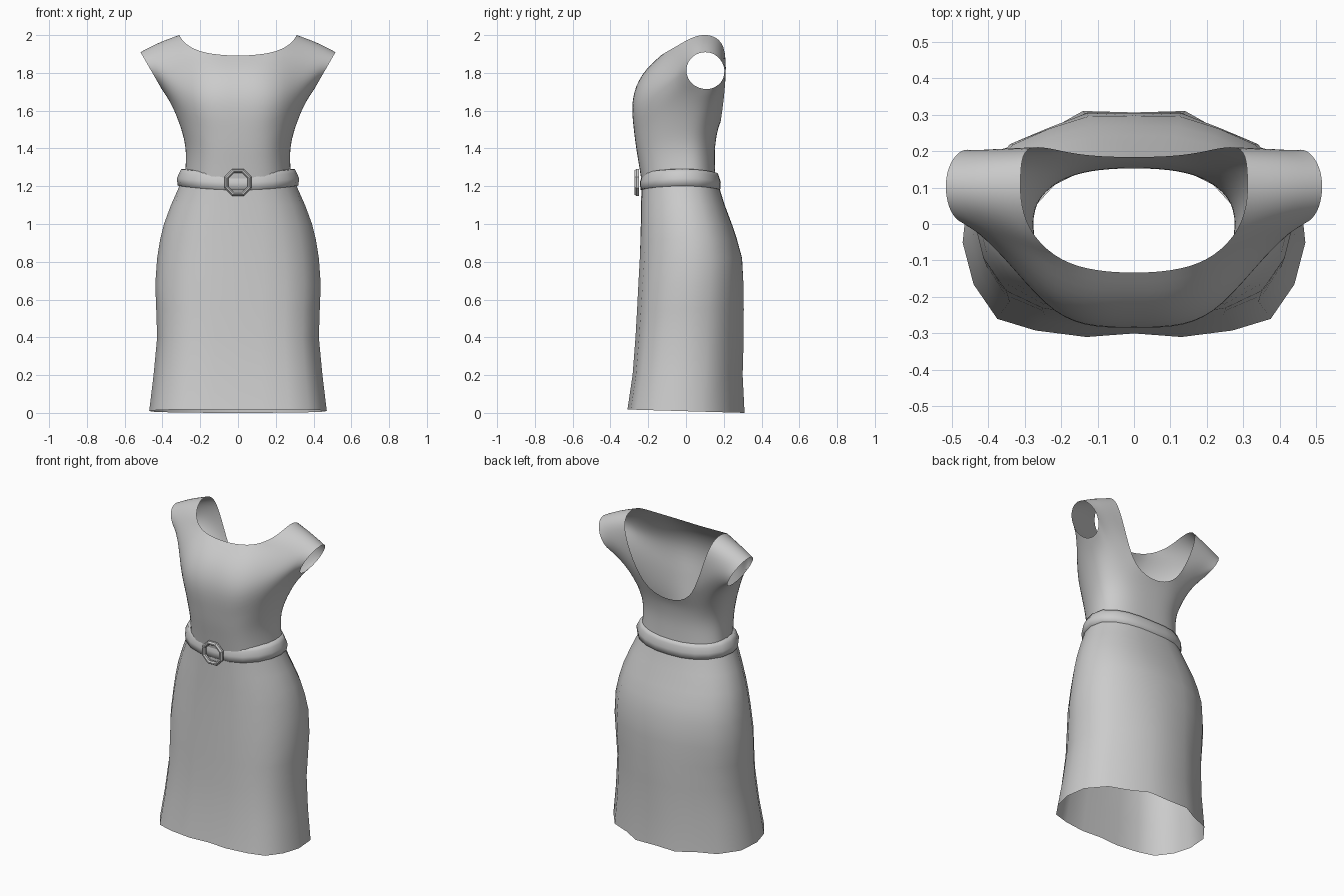
import bpy, bmesh, math
from mathutils import Vector

if "Cube" in bpy.data.objects:
    bpy.data.objects.remove(bpy.data.objects["Cube"])

fabric = bpy.data.materials.new("grey fabric")
fabric.diffuse_color = (0.6, 0.6, 0.6, 1)
fabric.use_nodes = True
fabric.node_tree.nodes["Principled BSDF"].inputs["Base Color"].default_value = fabric.diffuse_color


def make(name, quads, mirror=True, subsurf=0, smooth=True):
    """Weld a list of faces (given as points) into one object."""
    bm = bmesh.new()
    for q in quads:
        bm.faces.new([bm.verts.new(p) for p in q])
    bmesh.ops.remove_doubles(bm, verts=bm.verts[:], dist=0.0005)
    bmesh.ops.recalc_face_normals(bm, faces=bm.faces[:])
    me = bpy.data.meshes.new(name)
    bm.to_mesh(me)
    bm.free()
    me.materials.append(fabric)
    ob = bpy.data.objects.new(name, me)
    bpy.context.collection.objects.link(ob)
    if mirror:
        ob.modifiers.new("mirror", 'MIRROR').use_clip = True
    if subsurf:
        m = ob.modifiers.new("subsurf", 'SUBSURF')
        m.levels = m.render_levels = subsurf
    for p in me.polygons:
        p.use_smooth = smooth
    return ob


def loft(rows, closed=False):
    """Quads between neighbouring rows of points."""
    out = []
    for a, b in zip(rows, rows[1:]):
        n = len(a)
        for i in range(n if closed else n - 1):
            j = (i + 1) % n
            out.append([a[i], a[j], b[j], b[i]])
    return out


# Bodice: chest ring (half, front centre to back centre)
chest = [(0, -.277, 1.5), (.1, -.275, 1.5), (.205, -.24, 1.5), (.277, -.13, 1.5), (.305, 0, 1.5),
         (.285, .085, 1.5), (.2, .145, 1.5), (.1, .165, 1.5), (0, .168, 1.5)]


def torso_ring(z, w, front, back):
    return [(x * w, front + (y + .277) * (back - front) / .445, z) for x, y, _ in chest]


quads = loft([torso_ring(1.24, .95, -.238, .157), torso_ring(1.33, .925, -.252, .153),
              torso_ring(1.41, .93, -.266, .153), chest])

# Bodice: front panel up to the neckline
bust = [(0, -.292, 1.66), (.11, -.297, 1.66), (.22, -.268, 1.66)]
upper = [(0, -.235, 1.8), (.11, -.24, 1.8), (.22, -.2, 1.8)]
neck = [(0, -.135, 1.89), (.1, -.13, 1.895), (.2, -.105, 1.91)]
quads += loft([chest[:3], bust, upper, neck])

# Bodice: low scooped back
scoop = [(.18, .195, 1.62), (.1, .185, 1.555), (0, .183, 1.535)]
quads += loft([chest[6:], scoop])

# Bodice: spokes from body and neckline to the armhole (outer, middle, angle)
spokes = [
    (chest[4], (.35, .05, 1.63), 0),
    (chest[3], (.355, -.03, 1.65), 30),
    (chest[2], (.33, -.125, 1.66), 55),
    (bust[2], (.32, -.14, 1.73), 78),
    (upper[2], (.325, -.095, 1.81), 98),
    (neck[2], (.345, -.045, 1.88), 118),
    ((.28, -.035, 1.95), (.385, 0, 1.92), 138),
    ((.312, .05, 2.0), (.42, .05, 1.955), 160),
    ((.312, .135, 2.005), (.425, .12, 1.967), 185),
    ((.305, .21, 1.955), (.41, .195, 1.925), 215),
    ((.25, .213, 1.78), (.375, .215, 1.82), 255),
    (scoop[0], (.345, .185, 1.73), 290),
    (chest[6], (.33, .15, 1.66), 315),
    (chest[5], (.34, .11, 1.64), 338)]


def armhole(deg):
    c, s = math.cos(math.radians(deg)), math.sin(math.radians(deg))
    return (.46 - .058 * c, .105 - .105 * s, 1.812 - .101 * c)


quads += loft([[s[0] for s in spokes], [s[1] for s in spokes],
               [armhole(s[2]) for s in spokes]], closed=True)
make("bodice", quads, subsurf=2)

# Skirt: blend from a rounded waist outline to a fluted hem outline
hem = [(0, -.3), (.13, -.31), (.27, -.292), (.375, -.26), (.44, -.165), (.47, -.05),
       (.455, .09), (.365, .205), (.25, .25), (.14, .312), (0, .308)]
waist = [(0, -.235), (.1, -.232), (.18, -.21), (.25, -.16), (.295, -.09), (.31, -.02),
         (.295, .06), (.24, .12), (.17, .155), (.09, .172), (0, .175)]


def skirt_ring(z, w, front, back, t):
    pts = []
    for (hx, hy), (wx, wy) in zip(hem, waist):
        x = w * (t * hx / .47 + (1 - t) * wx / .31)
        hv, wv = (hy + .31) / .622, (wy + .235) / .41
        v = t * hv + (1 - t) * wv
        sag = .018 * (1 - v) if z < .01 else 0
        pts.append((x, front + v * (back - front), z + sag))
    return pts


skirt_rows = [(0, .47, -.31, .31, 1), (.2, .447, -.283, .3, .95), (.4, .428, -.268, .306, .85),
              (.55, .433, -.26, .307, .7), (.68, .438, -.254, .306, .55), (.82, .428, -.247, .298, .35),
              (.92, .412, -.243, .27, .2), (1.0, .392, -.24, .243, .1), (1.1, .355, -.238, .205, 0),
              (1.19, .315, -.236, .177, 0), (1.25, .295, -.236, .16, 0)]
make("skirt", loft([skirt_ring(*r) for r in skirt_rows]))


# Belt: rounded band, dipping at the middle of front and back
def belt_ring(z, s):
    return [(x * s, -.03 + (y + .03) * s, z + .022 * (x / .31) ** 2) for x, y in waist]


make("belt", loft([belt_ring(z, s) for z, s in
                   [(1.178, .99), (1.182, 1.03), (1.22, 1.045), (1.25, 1.0), (1.268, .97), (1.27, .91)]]))


# Buckle: eight-sided bevelled ring
def octagon(r, y):
    return [(r * math.cos(math.radians(22.5 + 45 * i)), y,
             1.22 + r * math.sin(math.radians(22.5 + 45 * i))) for i in range(8)]


profile = [(.078, -.25), (.078, -.262), (.07, -.272), (.062, -.272), (.055, -.264), (.055, -.25), (.078, -.25)]
make("buckle", loft([octagon(r, y) for r, y in profile], closed=True), mirror=False, smooth=False)
